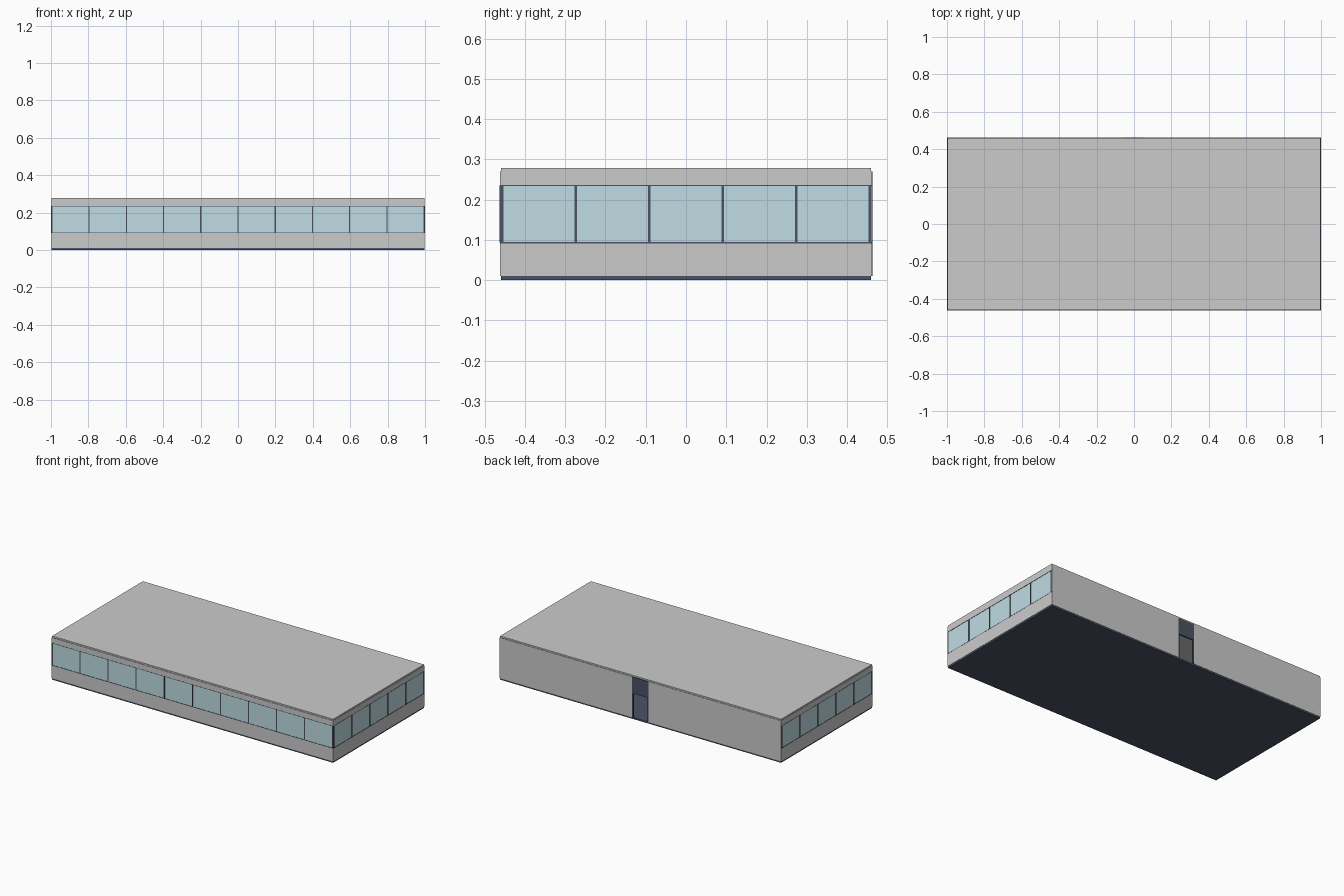
import bpy

if "Cube" in bpy.data.objects:
    bpy.data.objects.remove(bpy.data.objects["Cube"])

HX, HY = 0.998, 0.462        # outer half sizes of the walls
T = 0.008                    # wall thickness
SILL, HEAD = 0.093, 0.235    # window band
WALL0, WALL1 = 0.01, 0.27    # wall bottom and top
DOOR = 0.056                 # half width of the back doorway


def mat(name, rgb):
    m = bpy.data.materials.new(name)
    m.diffuse_color = (*rgb, 1)
    m.use_nodes = True
    m.node_tree.nodes["Principled BSDF"].inputs["Base Color"].default_value = m.diffuse_color
    return m


GLASS = mat("pale_blue_glass", (0.52, 0.72, 0.77))
DARK = mat("dark_slate", (0.07, 0.085, 0.13))


def box(name, x, y, z, material=None):
    """Box spanning the (min, max) ranges in x, y and z."""
    bpy.ops.mesh.primitive_cube_add(size=1)
    o = bpy.context.object
    o.name = name
    o.location = [(a + b) / 2 for a, b in (x, y, z)]
    o.scale = [b - a for a, b in (x, y, z)]
    bpy.ops.object.transform_apply(location=True, scale=True)
    if material:
        o.data.materials.append(material)
    return o


def around(c, w):
    return (c - w / 2, c + w / 2)


# floor slab and roof
box("floor_slab", (-HX + 0.002, HX - 0.002), (-HY + 0.002, HY - 0.002), (0, WALL0), DARK)
box("roof_slab", (-HX + 0.002, HX - 0.002), (-HY + 0.003, HY - 0.003), (WALL1, 0.279))

# front wall: solid bands with glazing between
front = (-HY, -HY + T)
box("front_lower_wall", (-HX, HX), front, (WALL0, SILL))
box("front_upper_wall", (-HX, HX), front, (HEAD, WALL1))
box("front_glazing", (-HX + 0.001, HX - 0.001), (-HY + 0.001, -HY + T), (SILL, HEAD), GLASS)
for i in range(11):
    x = -0.995 + 0.199 * i
    box("front_mullion", around(x, 0.006), (-HY - 0.001, -HY + T), (SILL, HEAD), DARK)
for z in (SILL, HEAD):
    box("front_window_rail", (-HX, HX), (-HY - 0.0005, -HY + T), around(z, 0.003), DARK)

# both end walls, same build with five bays
for side, s in (("left", -1), ("right", 1)):
    def span(out, inn):
        return tuple(sorted((s * (HX + out), s * (HX - inn))))
    inner = (-HY + T, HY - T)
    box(side + "_lower_wall", span(0, T), inner, (WALL0, SILL))
    box(side + "_upper_wall", span(0, T), inner, (HEAD, WALL1))
    box(side + "_glazing", span(-0.001, T), inner, (SILL, HEAD), GLASS)
    for i in range(6):
        y = -0.456 + 0.1824 * i
        box(side + "_mullion", span(0.002, T), around(y, 0.006), (SILL, HEAD), DARK)
    for z in (SILL, HEAD):
        box(side + "_window_rail", span(0.0005, T), (-HY, HY), around(z, 0.003), DARK)

    # blank back wall on each side of the doorway, with a dark door jamb
    xs = tuple(sorted((s * HX, s * DOOR)))
    box(side + "_back_wall", xs, (HY - T, HY), (WALL0, WALL1))
    box(side + "_door_jamb", around(s * (DOOR - 0.002), 0.006), (HY - T, HY + 0.001),
        (WALL0, WALL1), DARK)

# dark panel above the open doorway
box("door_transom", (-DOOR, DOOR), (HY - T, HY + 0.001), (0.165, WALL1), DARK)
